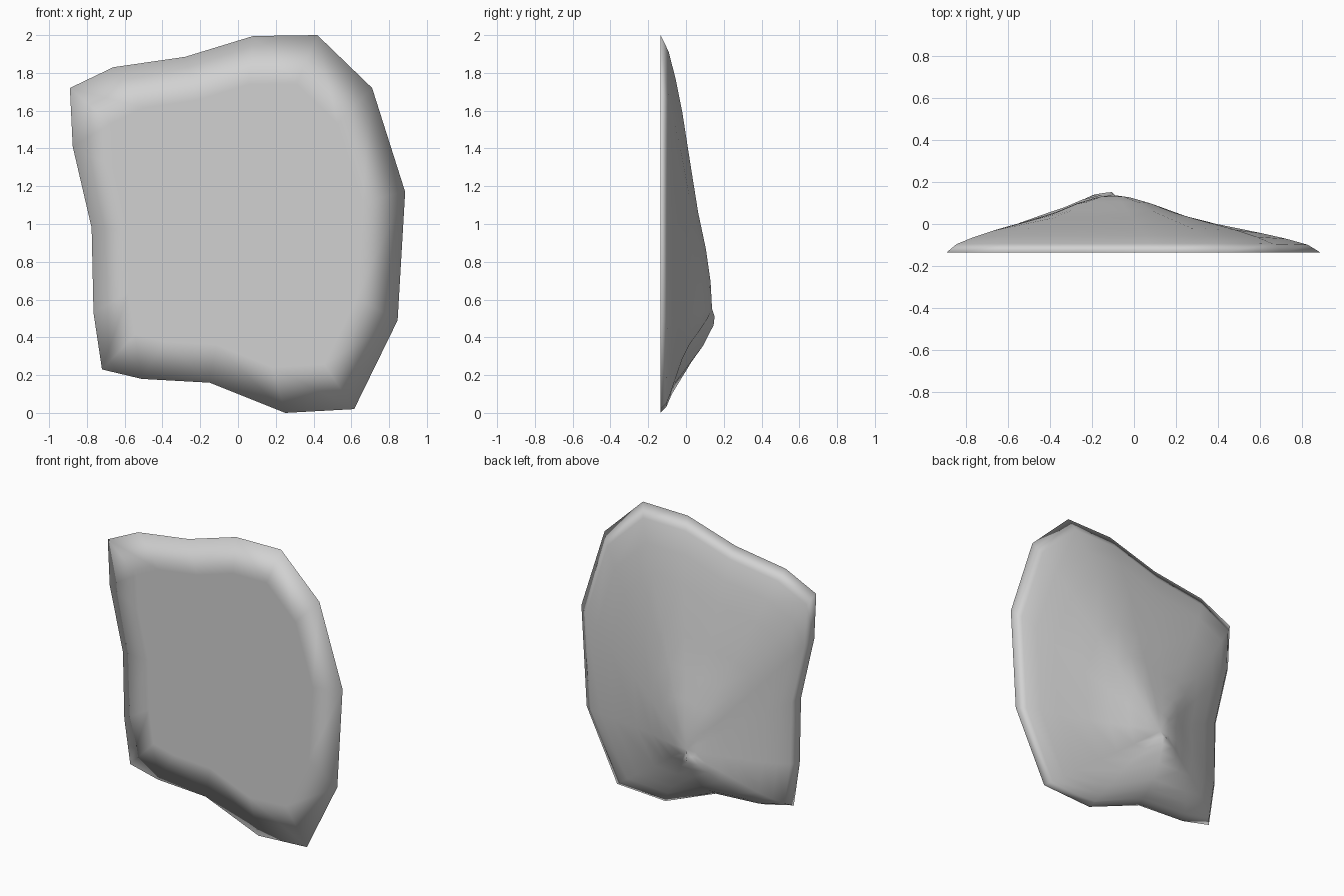
import bpy
import bmesh

cube = bpy.data.objects.get("Cube")
if cube:
    bpy.data.objects.remove(cube, do_unlink=True)

# Rim outline: x, z, and how full the back is below that rim point
RIM = [
    (-.89, 1.72, -.015), (-.66, 1.83, 0), (-.28, 1.885, 0), (.08, 1.995, 0),
    (.42, 2.0, 0), (.71, 1.72, -.01), (.885, 1.17, -.03), (.845, .49, -.03),
    (.615, .02, -.05), (.25, 0, -.05), (-.15, .16, .06), (-.51, .18, .05),
    (-.72, .23, .02), (-.765, .53, .015), (-.775, .98, 0), (-.875, 1.41, -.01),
]
# Back profile: fraction of the way from rim to peak, depth
PROFILE = [(.06, -.092), (.16, -.055), (.28, -.02), (.5, .03),
           (.65, .065), (.78, .105), (.9, .13)]
PEAK = (-.1, .55)
MIDDLE = (-.02, .97)
FRONT_Y = -.135

bm = bmesh.new()


def ring(center, t, depth, use_fullness):
    verts = []
    for x, z, full in RIM:
        y = depth + (full * 4 * t * (1 - t) if use_fullness else 0)
        verts.append(bm.verts.new((x + (center[0] - x) * t, y,
                                   z + (center[1] - z) * t)))
    return verts


def bridge(a, b):
    n = len(a)
    for i in range(n):
        j = (i + 1) % n
        bm.faces.new((a[i], a[j], b[j], b[i]))


# Flat front with an inner ring
rim = ring(MIDDLE, 0, FRONT_Y, False)
inner = ring(MIDDLE, .25, FRONT_Y, False)
bridge(rim, inner)
bm.faces.new(inner)

# Domed back, closed at an off-centre peak
last = rim
for t, depth in PROFILE:
    new = ring(PEAK, t, depth, True)
    bridge(last, new)
    last = new
tip = bm.verts.new((PEAK[0], .138, PEAK[1]))
for i in range(len(last)):
    bm.faces.new((last[i], last[(i + 1) % len(last)], tip))

bmesh.ops.recalc_face_normals(bm, faces=bm.faces[:])
for face in bm.faces:
    face.smooth = True

mesh = bpy.data.meshes.new("stone_slab")
bm.to_mesh(mesh)
bm.free()
slab = bpy.data.objects.new("stone_slab", mesh)
bpy.context.collection.objects.link(slab)

# Plain grey stone
grey = bpy.data.materials.new("stone_grey")
grey.use_nodes = True
color = (.64, .64, .64, 1)
grey.diffuse_color = color
for node in grey.node_tree.nodes:
    if node.type == 'BSDF_PRINCIPLED':
        node.inputs["Base Color"].default_value = color
mesh.materials.append(grey)
